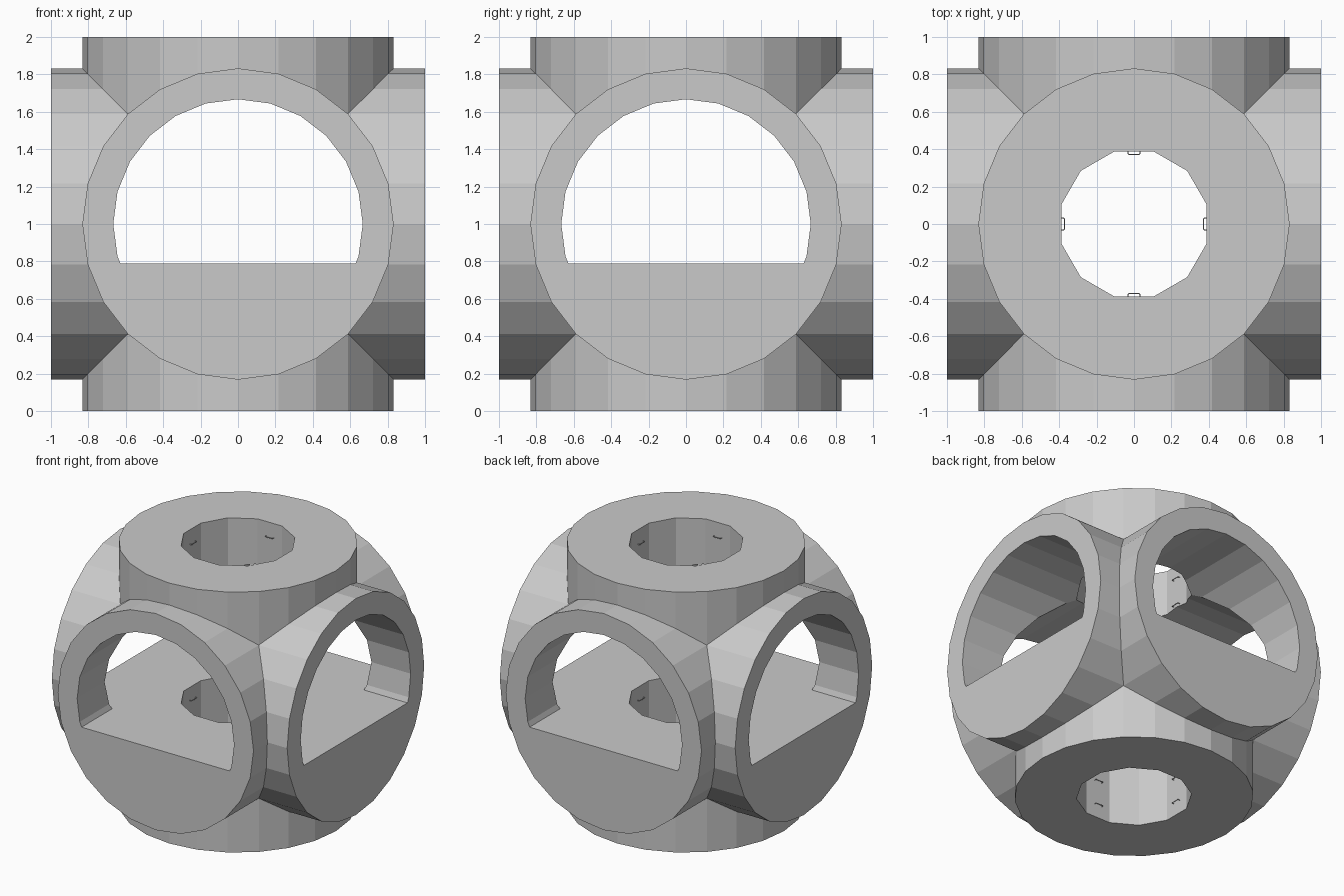
import bpy, bmesh, math
from mathutils import Matrix, Vector

if "Cube" in bpy.data.objects:
    bpy.data.objects.remove(bpy.data.objects["Cube"])

grey = bpy.data.materials.new("concrete_grey")
grey.diffuse_color = (0.59, 0.59, 0.59, 1)
grey.use_nodes = True
grey.node_tree.nodes["Principled BSDF"].inputs["Base Color"].default_value = grey.diffuse_color
CENTRE = Matrix.Translation((0, 0, 1))


def ring(r, n, off=0.0):
    return [(r * math.cos(off + math.tau * i / n), r * math.sin(off + math.tau * i / n))
            for i in range(n)]


def prism(bm, pts, half, mat):
    """Extrude a 2D profile along local z; returns nothing, adds to bm."""
    lo = [bm.verts.new(mat @ Vector((x, y, -half))) for x, y in pts]
    hi = [bm.verts.new(mat @ Vector((x, y, half))) for x, y in pts]
    n = len(pts)
    bm.faces.new(lo[::-1])
    bm.faces.new(hi)
    for i in range(n):
        j = (i + 1) % n
        bm.faces.new((lo[i], lo[j], hi[j], hi[i]))


def arms(name, pts, half, directions, rotations):
    """Mitred arms: one pipe along +x clipped by diagonal planes, copied and welded."""
    along_x = Matrix.Rotation(math.pi / 2, 4, 'Z') @ Matrix.Rotation(math.pi / 2, 4, 'X')
    bm = bmesh.new()
    for rot in rotations:
        part = bmesh.new()
        prism(part, pts, half, along_x)
        for d in directions:
            bmesh.ops.bisect_plane(part, geom=part.verts[:] + part.edges[:] + part.faces[:],
                                   dist=1e-5, plane_co=(0, 0, 0), plane_no=d, clear_inner=True)
        part.transform(CENTRE @ rot)
        tmp = bpy.data.meshes.new("tmp")
        part.to_mesh(tmp)
        part.free()
        bm.from_mesh(tmp)
        bpy.data.meshes.remove(tmp)
    bmesh.ops.remove_doubles(bm, verts=bm.verts, dist=1e-4)
    return finish(name, bm)


def finish(name, bm):
    bmesh.ops.recalc_face_normals(bm, faces=bm.faces)
    me = bpy.data.meshes.new(name)
    bm.to_mesh(me)
    bm.free()
    me.materials.append(grey)
    ob = bpy.data.objects.new(name, me)
    bpy.context.collection.objects.link(ob)
    return ob


def cut(target, tool):
    mod = target.modifiers.new("cut", 'BOOLEAN')
    mod.operation, mod.object, mod.solver = 'DIFFERENCE', tool, 'EXACT'
    bpy.context.view_layer.objects.active = target
    bpy.ops.object.modifier_apply(modifier=mod.name)
    bpy.data.objects.remove(tool)


flat_turns = [Matrix.Rotation(k * math.pi / 2, 4, 'Z') for k in range(4)]
up_down = [Matrix.Rotation(s * math.pi / 2, 4, 'Y') for s in (1, -1)]
sides = [(1, 1, 0), (1, -1, 0)]

# outer body: six mitred 24-sided arms
body = arms("pipe_junction", ring(0.832, 24), 1,
            sides + [(1, 0, 1), (1, 0, -1)], flat_turns + up_down)

# horizontal bores with a flat floor
R = 0.667
bore = [(R * math.cos(math.radians(a)), R * math.sin(math.radians(a)))
        for a in range(-15, 196, 15)]
bore = [(0.629, -0.21)] + bore + [(-0.629, -0.21)]
cut(body, arms("bore_cutter", bore, 1.2, sides, flat_turns))

# vertical 12-sided shaft, turned a hair so its corners miss the bore seams
bm = bmesh.new()
prism(bm, ring(0.402, 12, math.radians(15.06)), 1.3, CENTRE)
cut(body, finish("shaft_cutter", bm))

# thin staple-shaped rungs on four sides of the shaft
curve = bpy.data.curves.new("rungs", 'CURVE')
curve.dimensions = '3D'
curve.bevel_depth = 0.003
curve.bevel_resolution = 0
curve.use_fill_caps = True
staple = [(0.393, -0.032), (0.376, -0.032), (0.372, -0.028),
          (0.372, 0.028), (0.376, 0.032), (0.393, 0.032)]
for k in range(4):
    rot = Matrix.Rotation(k * math.pi / 2, 3, 'Z')
    for z in (0.1, 0.29, 0.49, 0.69, 1.68, 1.89):
        s = curve.splines.new('POLY')
        s.points.add(len(staple) - 1)
        for p, (x, y) in zip(s.points, staple):
            p.co = (*(rot @ Vector((x, y, z))), 1)
curve.materials.append(grey)
bpy.context.collection.objects.link(bpy.data.objects.new("shaft_rungs", curve))
